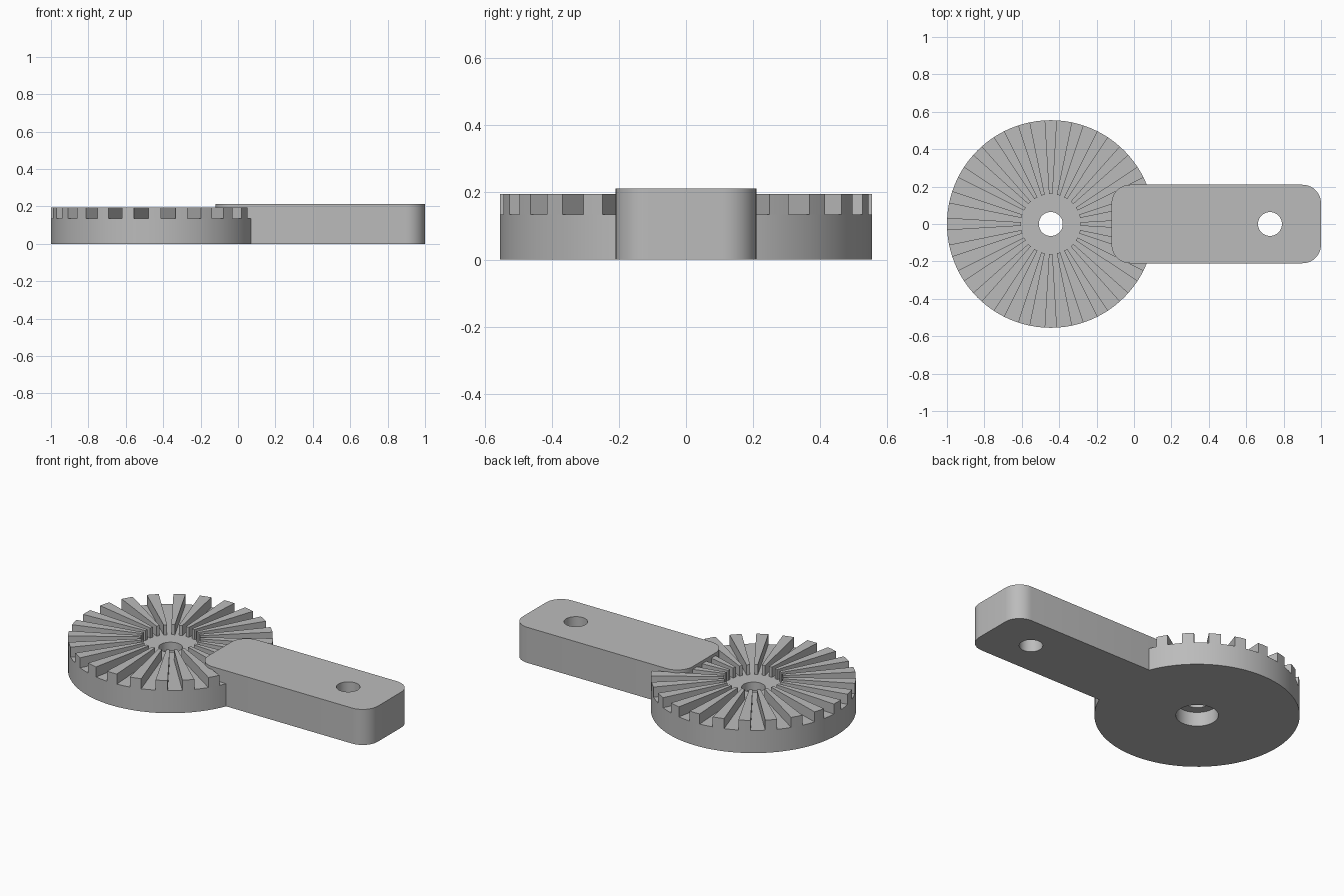
import bpy, bmesh, math
from mathutils import Matrix, Vector

if "Cube" in bpy.data.objects:
    bpy.data.objects.remove(bpy.data.objects["Cube"])

HUB = -0.445           # x of the toothed disc axis
RADIUS = 0.555
RECESS = 0.16          # inner radius of the teeth
FLOOR, TOOTH = 0.135, 0.06
ARM_TOP = 0.212
TEETH = 24
PIN = 0.064            # radius of both through holes

gray = bpy.data.materials.new("plain gray")
gray.use_nodes = True
color = (0.5, 0.5, 0.5, 1)
gray.diffuse_color = color
gray.node_tree.nodes["Principled BSDF"].inputs["Base Color"].default_value = color


def make_object(name, bm):
    bmesh.ops.recalc_face_normals(bm, faces=bm.faces[:])
    mesh = bpy.data.meshes.new(name)
    bm.to_mesh(mesh)
    bm.free()
    obj = bpy.data.objects.new(name, mesh)
    bpy.context.collection.objects.link(obj)
    mesh.materials.append(gray)
    return obj


def activate(obj):
    bpy.ops.object.select_all(action='DESELECT')
    obj.select_set(True)
    bpy.context.view_layer.objects.active = obj


# Toothed disc: closed profile turned about the hub, counterbored below
profile = [(PIN, FLOOR), (RECESS, FLOOR), (RADIUS, FLOOR), (RADIUS, 0),
           (0.115, 0), (0.115, 0.085), (PIN, 0.085)]
half = math.radians(3.4)
step = math.tau / TEETH
angles = []
for i in range(TEETH):
    a = i * step
    angles += [a - half, a, a + half, a + step / 2]

bm = bmesh.new()
rings = [[bm.verts.new((HUB + r * math.cos(a), r * math.sin(a), z))
          for r, z in profile] for a in angles]
tooth_faces = []
for i, ring in enumerate(rings):
    after = rings[(i + 1) % len(rings)]
    for j in range(len(profile)):
        k = (j + 1) % len(profile)
        face = bm.faces.new((ring[j], ring[k], after[k], after[j]))
        if j == 1 and i % 4 < 2:
            tooth_faces.append(face)

# Raise the radial teeth out of the top annulus
bmesh.ops.recalc_face_normals(bm, faces=bm.faces[:])
raised = bmesh.ops.extrude_face_region(bm, geom=tooth_faces)["geom"]
bmesh.ops.translate(bm, vec=Vector((0, 0, TOOTH)),
                    verts=[g for g in raised if isinstance(g, bmesh.types.BMVert)])
disc = make_object("toothed_disc", bm)

# Arm: a block with rounded upright edges
x0, x1 = -0.12, 1.0
bm = bmesh.new()
bmesh.ops.create_cube(bm, size=1, matrix=Matrix.Translation(((x0 + x1) / 2, 0, ARM_TOP / 2))
                      @ Matrix.Diagonal((x1 - x0, 0.42, ARM_TOP, 1)))
upright = [e for e in bm.edges if abs(e.verts[0].co.z - e.verts[1].co.z) > 0.1]
bmesh.ops.bevel(bm, geom=upright, offset=0.1, segments=10, profile=0.5, affect='EDGES')
arm = make_object("arm", bm)

# Through hole near the free end of the arm
bm = bmesh.new()
bmesh.ops.create_cone(bm, cap_ends=True, segments=48, radius1=PIN, radius2=PIN, depth=1,
                      matrix=Matrix.Translation((0.727, 0, 0)))
cutter = make_object("hole_cutter", bm)
cutter.hide_render = True
activate(arm)
hole = arm.modifiers.new("hole", 'BOOLEAN')
hole.operation = 'DIFFERENCE'
hole.solver = 'EXACT'
hole.object = cutter
bpy.ops.object.modifier_apply(modifier=hole.name)
bpy.data.objects.remove(cutter)

for obj in (disc, arm):
    activate(obj)
    bpy.ops.object.shade_smooth_by_angle(angle=math.radians(30))
